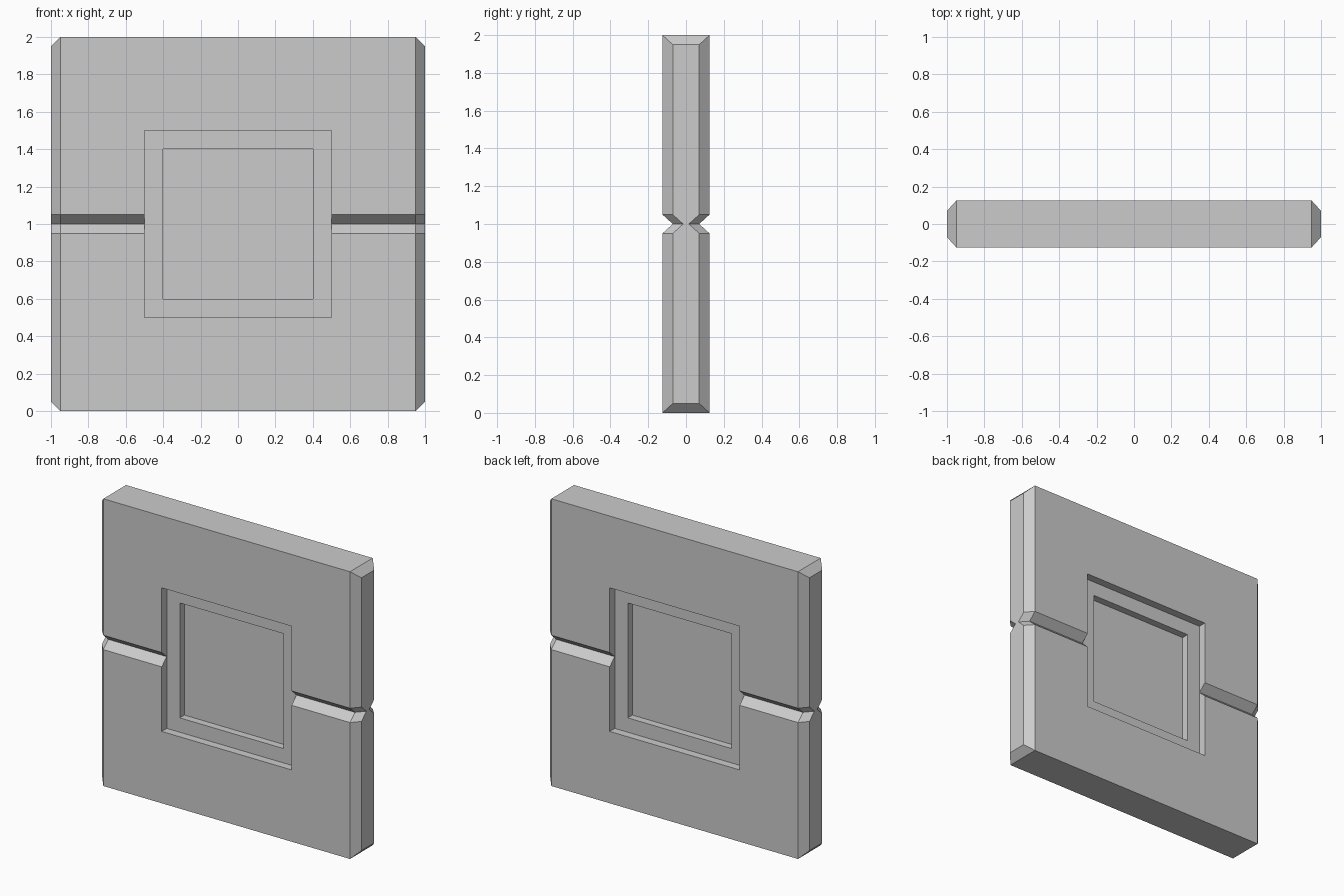
import bpy, bmesh

if "Cube" in bpy.data.objects:
    bpy.data.objects.remove(bpy.data.objects["Cube"])

# Wall panel lofted from stacked octagons: (z, front half depth, end x, end half depth)
LEVELS = [
    (0.00, 0.125, 0.95, 0.125),
    (0.05, 0.125, 1.00, 0.070),
    (0.95, 0.125, 1.00, 0.070),
    (1.00, 0.070, 1.00, 0.015),   # bottom of the V groove
    (1.05, 0.125, 1.00, 0.070),
    (1.95, 0.125, 1.00, 0.070),
    (2.00, 0.125, 0.95, 0.125),
]


def octagon(bm, z, yf, xe, ye):
    half = [(-xe, -ye), (-0.95, -yf), (0.95, -yf), (xe, -ye)]
    pts = half + [(-x, -y) for x, y in half]
    return [bm.verts.new((x, y, z)) for x, y in pts]


bm = bmesh.new()
rings = [octagon(bm, *lv) for lv in LEVELS]
for lo, hi in zip(rings, rings[1:]):
    for i in range(8):
        j = (i + 1) % 8
        bm.faces.new((lo[i], lo[j], hi[j], hi[i]))
bm.faces.new(rings[0][::-1])
bm.faces.new(rings[-1])
bmesh.ops.remove_doubles(bm, verts=bm.verts, dist=1e-4)
bmesh.ops.dissolve_degenerate(bm, edges=bm.edges, dist=1e-5)
bmesh.ops.dissolve_limit(bm, angle_limit=0.01, verts=bm.verts, edges=bm.edges)
bmesh.ops.recalc_face_normals(bm, faces=bm.faces)
mesh = bpy.data.meshes.new("wall_panel")
bm.to_mesh(mesh)
bm.free()
panel = bpy.data.objects.new("wall_panel", mesh)
bpy.context.collection.objects.link(panel)
bpy.context.view_layer.objects.active = panel


# Stepped square recess, cut into front and back
def cut_recess(half, floor, side):
    depth = 0.3
    bpy.ops.mesh.primitive_cube_add(size=1, location=(0, side * (floor + depth / 2), 1))
    cutter = bpy.context.object
    cutter.name = "recess_cutter"
    cutter.scale = (2 * half, depth, 2 * half)
    cutter.hide_render = True
    bpy.context.view_layer.update()
    mod = panel.modifiers.new("recess", 'BOOLEAN')
    mod.operation, mod.solver, mod.object = 'DIFFERENCE', 'EXACT', cutter
    bpy.context.view_layer.objects.active = panel
    bpy.ops.object.modifier_apply(modifier=mod.name)
    bpy.data.objects.remove(cutter)


for side in (-1, 1):
    cut_recess(0.5, 0.069, side)
    cut_recess(0.4, 0.018, side)
